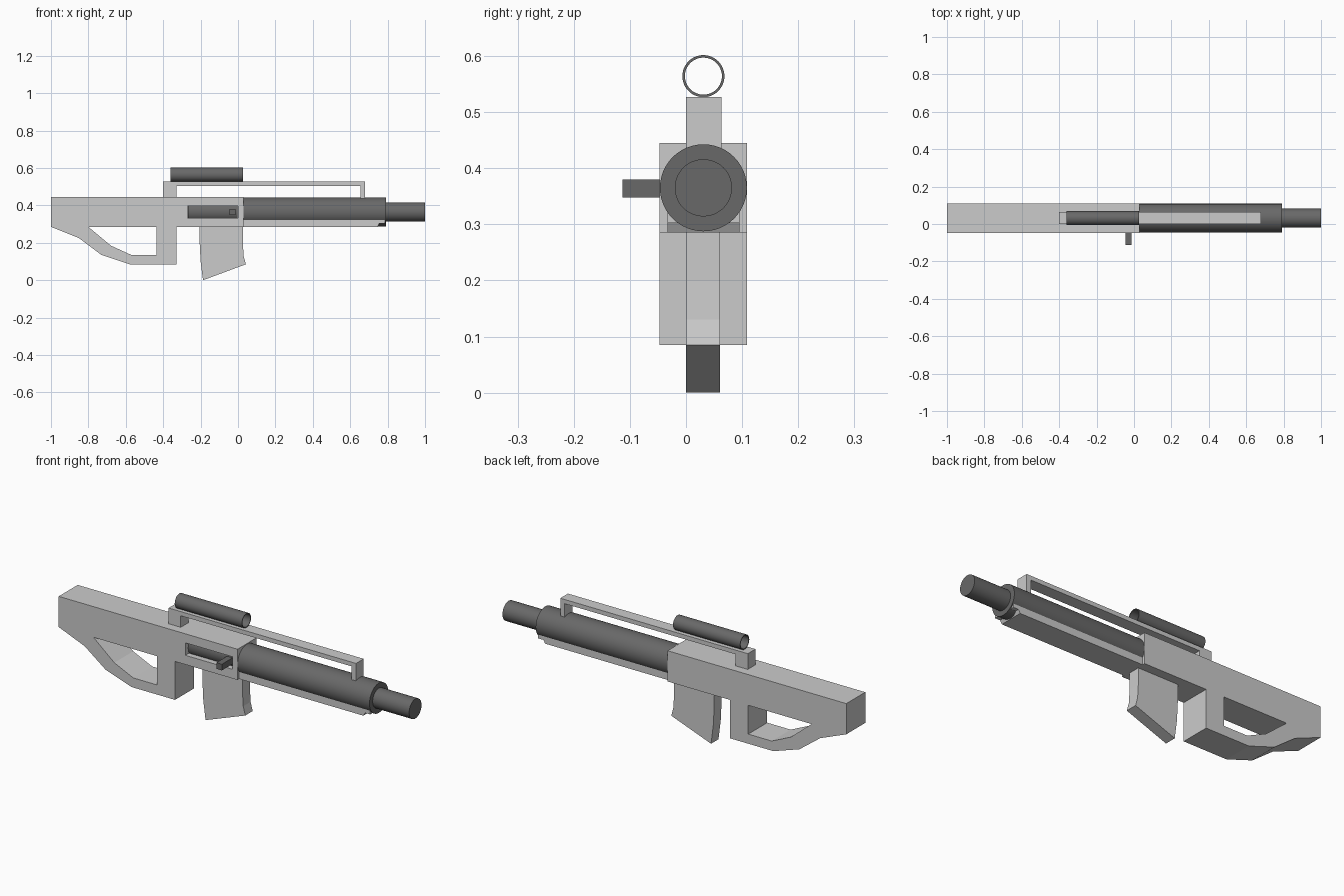
import bpy, bmesh, math
from mathutils import Matrix

if "Cube" in bpy.data.objects:
    bpy.data.objects.remove(bpy.data.objects["Cube"])

CY, CZ = 0.031, 0.365   # shared barrel axis

dark = bpy.data.materials.new("dark_metal")
dark.diffuse_color = (0.14, 0.14, 0.14, 1)
dark.use_nodes = True
dark.node_tree.nodes["Principled BSDF"].inputs["Base Color"].default_value = dark.diffuse_color


def finish(bm, name, mat=None):
    bmesh.ops.recalc_face_normals(bm, faces=bm.faces[:])
    me = bpy.data.meshes.new(name)
    bm.to_mesh(me)
    bm.free()
    ob = bpy.data.objects.new(name, me)
    bpy.context.collection.objects.link(ob)
    if mat:
        me.materials.append(mat)
    return ob


def plate(name, pts, y0, y1, mat=None):
    """Side profile (x, z) extruded from y0 to y1."""
    bm = bmesh.new()
    f = bm.faces.new([bm.verts.new((x, y0, z)) for x, z in pts])
    ext = bmesh.ops.extrude_face_region(bm, geom=[f])["geom"]
    vs = [g for g in ext if isinstance(g, bmesh.types.BMVert)]
    bmesh.ops.translate(bm, vec=(0, y1 - y0, 0), verts=vs)
    return finish(bm, name, mat)


def rect(x0, x1, z0, z1):
    return [(x0, z0), (x1, z0), (x1, z1), (x0, z1)]


def lathe(name, pts, cz, mat, closed=False, n=48):
    """Profile (x, radius) spun round an axis parallel to x."""
    bm = bmesh.new()
    rings = []
    for x, r in pts:
        rings.append([bm.verts.new((x, CY + r * math.cos(2 * math.pi * i / n),
                                    cz + r * math.sin(2 * math.pi * i / n))) for i in range(n)])
    pairs = list(zip(rings, rings[1:]))
    if closed:
        pairs.append((rings[-1], rings[0]))
    else:
        bm.faces.new(rings[0])
        bm.faces.new(rings[-1])
    for a, b in pairs:
        for i in range(n):
            j = (i + 1) % n
            bm.faces.new((a[i], a[j], b[j], b[i]))
    ob = finish(bm, name, mat)
    bpy.ops.object.select_all(action='DESELECT')
    ob.select_set(True)
    bpy.context.view_layer.objects.active = ob
    bpy.ops.object.shade_smooth_by_angle(angle=math.radians(30))
    return ob


def cut(ob, cutter):
    m = ob.modifiers.new("cut", 'BOOLEAN')
    m.operation = 'DIFFERENCE'
    m.solver = 'EXACT'
    m.object = cutter
    cutter.hide_render = True
    cutter.display_type = 'WIRE'


# Receiver and skeleton stock in one profile
body = plate("receiver_and_stock", [
    (-1, 0.445), (-1, 0.285), (-0.85, 0.225), (-0.73, 0.135), (-0.58, 0.085),
    (-0.33, 0.085), (-0.33, 0.285), (0.03, 0.285), (0.03, 0.445)], -0.047, 0.109)
cut(body, plate("stock_hole_cutter", [
    (-0.80, 0.285), (-0.68, 0.185), (-0.57, 0.135), (-0.435, 0.135), (-0.435, 0.285)], -0.2, 0.2))
cut(body, plate("bolt_port_cutter", rect(-0.27, 0.0, 0.333, 0.398), -0.2, 0.0))

# Bolt and its handle in the port
lathe("bolt", [(-0.268, 0.058), (-0.002, 0.058)], CZ, dark)
plate("bolt_handle", rect(-0.046, -0.014, 0.348, 0.38), -0.113, 0.0, dark)

# Curved magazine
plate("magazine", [
    (-0.205, 0.30), (-0.205, 0.20), (-0.20, 0.10), (-0.187, 0.0),
    (0.042, 0.085), (0.03, 0.13), (0.026, 0.20), (0.026, 0.30)], 0.0, 0.061)

# Stepped barrel
lathe("barrel", [(0.0, 0.0775), (0.79, 0.0775), (0.79, 0.051), (1.0, 0.051)], CZ, dark)

# Fore-end under the barrel
plate("fore_end", [
    (0.02, 0.285), (0.745, 0.285), (0.755, 0.302), (0.785, 0.302),
    (0.785, 0.322), (0.02, 0.322)], CY - 0.064, CY + 0.064)

# Top rail on two legs
plate("top_rail", [
    (-0.40, 0.44), (-0.33, 0.44), (-0.33, 0.505), (0.655, 0.505), (0.655, 0.435),
    (0.68, 0.435), (0.68, 0.527), (-0.40, 0.527)], 0.0, 0.063)

# Open sight tube
lathe("sight_tube", [(-0.36, 0.0375), (0.027, 0.0375), (0.027, 0.033), (-0.36, 0.033)],
      0.564, dark, closed=True)
